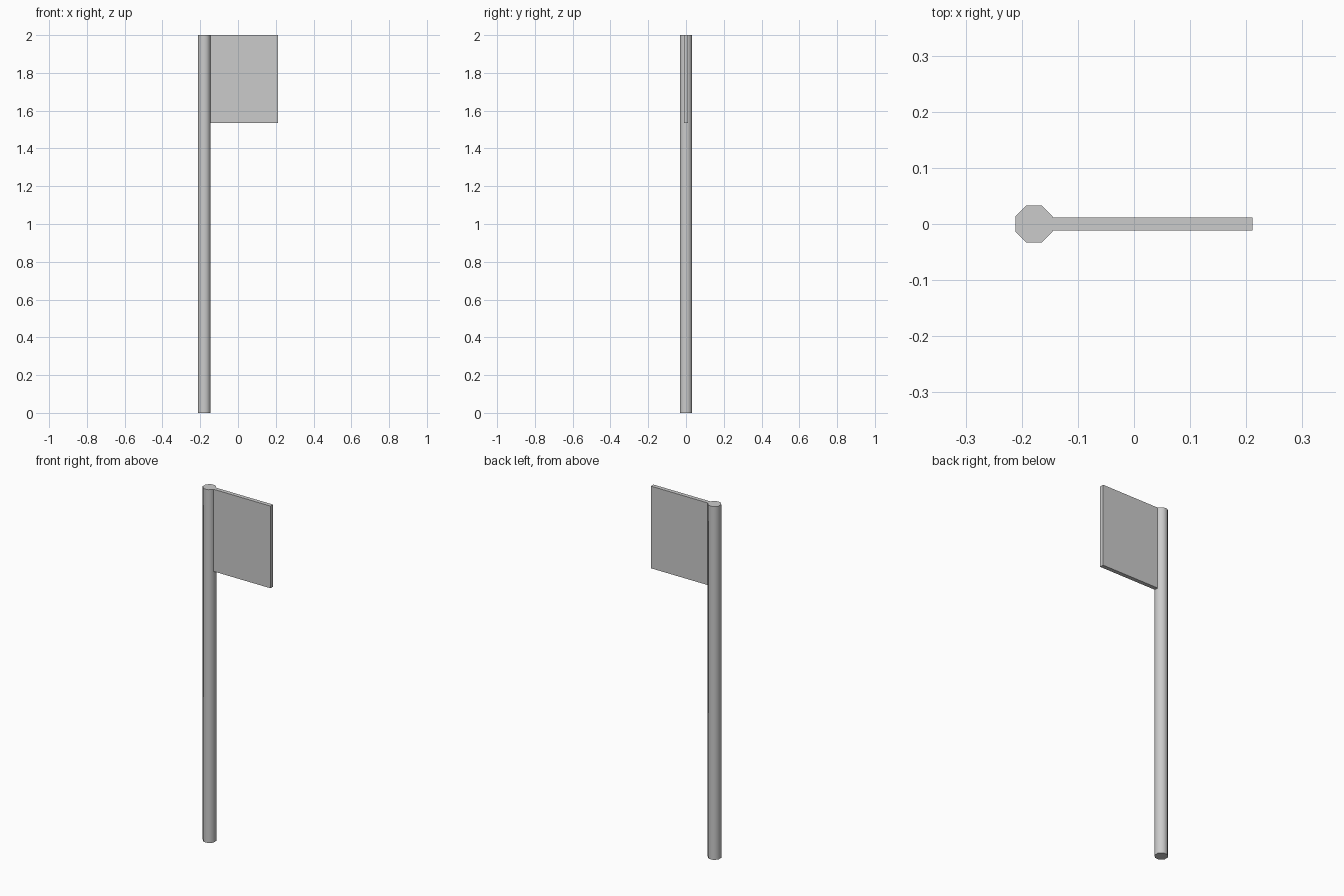
import bpy
import math

if "Cube" in bpy.data.objects:
    bpy.data.objects.remove(bpy.data.objects["Cube"])

HALF_LENGTH = 0.2115   # half of the overall width in x
POLE_APOTHEM = 0.033   # centre of pole to a flat side
HEIGHT = 2.0
FLAG_BOTTOM = 1.535
FLAG_THICKNESS = 0.023

pole_x = -HALF_LENGTH + POLE_APOTHEM

# Eight-sided pole, flats facing the axes, smooth sides and sharp caps
bpy.ops.mesh.primitive_cylinder_add(
    vertices=8, radius=POLE_APOTHEM / math.cos(math.pi / 8), depth=HEIGHT,
    location=(pole_x, 0, HEIGHT / 2))
pole = bpy.context.object
pole.name = "pole"
pole.data.name = "pole"
for v in pole.data.vertices:
    x, y = v.co.x, v.co.y
    a = math.pi / 8
    v.co.x = x * math.cos(a) - y * math.sin(a)
    v.co.y = x * math.sin(a) + y * math.cos(a)
bpy.ops.object.shade_smooth_by_angle(angle=math.radians(60))

# Flat flag panel, set slightly into the pole and flush with its top
flag_start = pole_x + POLE_APOTHEM - 0.003
bpy.ops.mesh.primitive_cube_add(
    size=1, location=((flag_start + HALF_LENGTH) / 2, 0, (FLAG_BOTTOM + HEIGHT) / 2))
flag = bpy.context.object
flag.name = "flag_panel"
flag.data.name = "flag_panel"
flag.scale = (HALF_LENGTH - flag_start, FLAG_THICKNESS, HEIGHT - FLAG_BOTTOM)
bpy.ops.object.transform_apply(location=False, rotation=False, scale=True)
